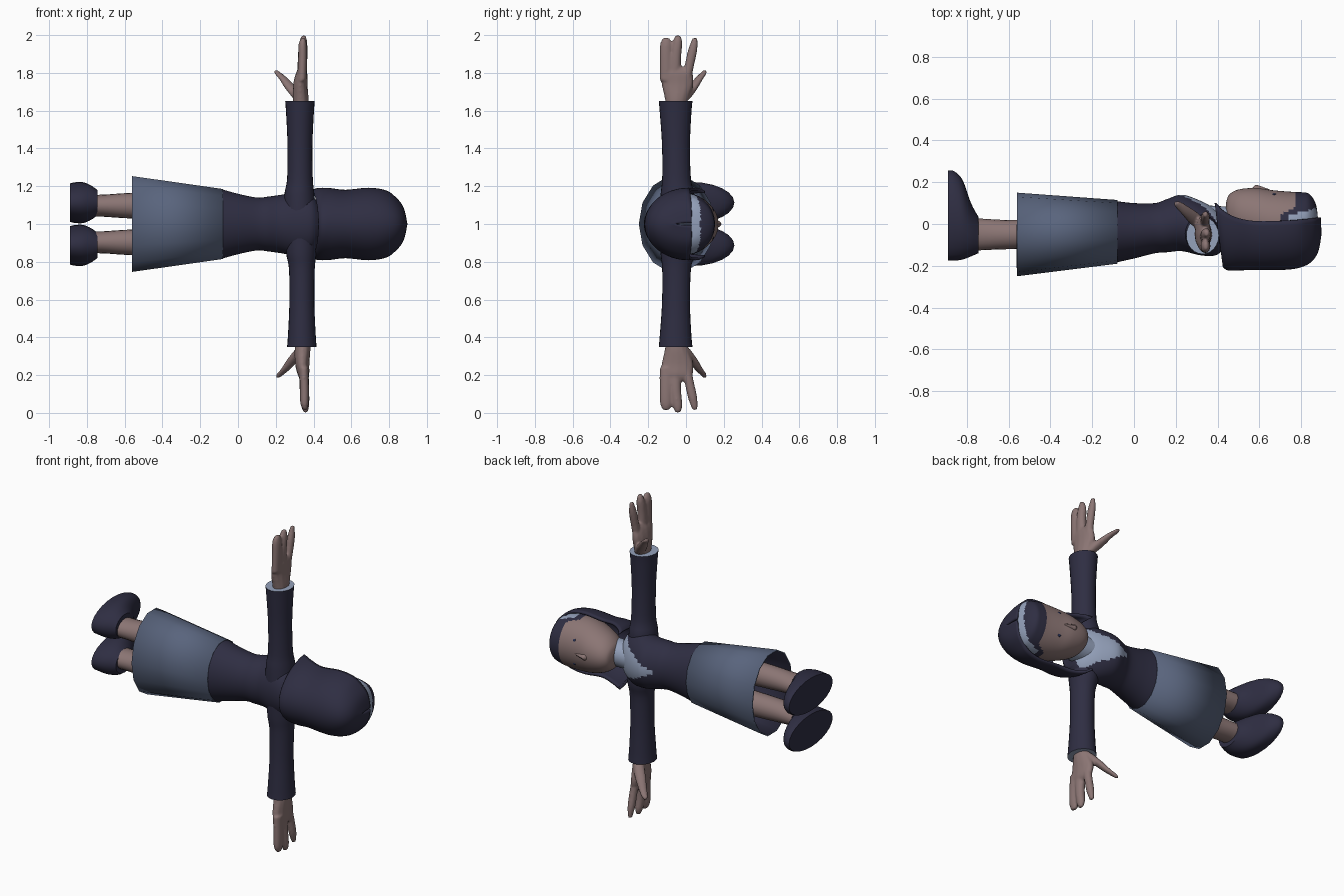
import bpy, math
from mathutils import Vector

cube = bpy.data.objects.get("Cube")
if cube:
    bpy.data.objects.remove(cube)

MID = 1.0  # height of the body's plane of symmetry
TAU = 2 * math.pi


def material(name, rgb):
    m = bpy.data.materials.new(name)
    m.use_nodes = True
    col = (*rgb, 1)
    m.diffuse_color = col
    bsdf = m.node_tree.nodes["Principled BSDF"]
    bsdf.inputs["Base Color"].default_value = col
    bsdf.inputs["Roughness"].default_value = 0.9
    return m


navy = material("navy cloth", (0.028, 0.027, 0.055))
slate = material("slate skirt", (0.10, 0.128, 0.205))
skin = material("skin", (0.26, 0.18, 0.175))
pale = material("pale linen", (0.30, 0.36, 0.50))
eye_blue = material("eye blue", (0.02, 0.03, 0.09))


def refine(rows, k):
    """Catmull-Rom interpolation of section rows."""
    out = []
    for i in range(len(rows) - 1):
        a, b, c, d = (rows[max(0, min(len(rows) - 1, j))] for j in range(i - 1, i + 3))
        for s in range(k):
            t = s / k
            out.append([q + 0.5 * t * (r - p + t * (2*p - 5*q + 4*r - e + t * (3*(q - r) + e - p)))
                        for p, q, r, e in zip(a, b, c, d)])
    return out + [list(rows[-1])]


def build(name, verts, faces, mats, rule=None, angle=40):
    me = bpy.data.meshes.new(name)
    me.from_pydata(verts, [], faces)
    for m in mats:
        me.materials.append(m)
    ob = bpy.data.objects.new(name, me)
    bpy.context.collection.objects.link(ob)
    bpy.ops.object.select_all(action="DESELECT")
    ob.select_set(True)
    bpy.context.view_layer.objects.active = ob
    bpy.ops.object.mode_set(mode="EDIT")
    bpy.ops.mesh.select_all(action="SELECT")
    bpy.ops.mesh.normals_make_consistent(inside=False)
    bpy.ops.object.mode_set(mode="OBJECT")
    if rule:
        for p in me.polygons:
            p.material_index = rule(p.center)
    bpy.ops.object.shade_smooth_by_angle(angle=math.radians(angle))
    return ob


def loft(rings, caps=True, closed=True):
    """Verts and faces joining rings of equal length."""
    n = len(rings[0])
    verts = [v for r in rings for v in r]
    faces = [(i*n + j, i*n + (j+1) % n, (i+1)*n + (j+1) % n, (i+1)*n + j)
             for i in range(len(rings) - 1) for j in range(n if closed else n - 1)]
    if caps:
        faces += [tuple(range(n)), tuple(range(len(verts) - n, len(verts)))]
    return verts, faces


def ring_x(x, y0, y1, hz, zc, n):
    """Ellipse across the body axis."""
    return [Vector((x, (y0 + y1)/2 + (y1 - y0)/2 * math.cos(TAU*j/n), zc + hz * math.sin(TAU*j/n)))
            for j in range(n)]


def ring_z(z, x, y, rx, ry, n):
    """Ellipse across the arm axis."""
    return [Vector((x + rx * math.cos(TAU*j/n), y + ry * math.sin(TAU*j/n), z)) for j in range(n)]


def body_part(name, rows, mats, k=4, n=32, zc=MID, caps=True, rule=None, angle=40):
    rings = [ring_x(*r, zc, n) for r in refine(rows, k)]
    return build(name, *loft(rings, caps), mats, rule, angle)


# torso with pale collar on the chest
def collar_rule(c):
    return int(c.y > 0 and abs(c.z - MID) < 0.03 + 0.5 * (c.x - 0.2))


body_part("torso", [(-0.09, -0.185, 0.11, 0.185), (0.0, -0.165, 0.10, 0.16), (0.1, -0.14, 0.10, 0.14),
                    (0.16, -0.135, 0.12, 0.145), (0.23, -0.13, 0.14, 0.155), (0.32, -0.15, 0.11, 0.17),
                    (0.39, -0.15, 0.07, 0.15), (0.43, -0.12, 0.03, 0.1)],
          [navy, pale], k=6, n=64, rule=collar_rule)
body_part("neck", [(0.33, -0.08, 0.09, 0.08), (0.5, -0.08, 0.08, 0.08)], [pale], k=1)

# open skirt with dark lining
skirt = body_part("skirt", [(-0.56, -0.25, 0.15, 0.26), (-0.08, -0.19, 0.115, 0.19)],
                  [slate, navy], k=1, n=14, caps=False, angle=60)
lining = skirt.modifiers.new("lining", "SOLIDIFY")
lining.thickness = 0.008
lining.offset = -1
lining.material_offset = 1

# legs and shoes
for side, s in (("left", 1), ("right", -1)):
    zc = MID + s * 0.105
    body_part(side + "_leg", [(-0.80, -0.13, 0.03, 0.06), (-0.72, -0.125, 0.025, 0.058),
                              (-0.56, -0.12, 0.02, 0.068), (-0.2, -0.12, 0.04, 0.08)],
              [skin], n=20, zc=zc - s * 0.008)
    body_part(side + "_shoe", [(-0.89, -0.175, 0.255, 0.102), (-0.86, -0.175, 0.252, 0.108),
                               (-0.82, -0.17, 0.21, 0.108), (-0.78, -0.155, 0.10, 0.092),
                               (-0.745, -0.14, 0.035, 0.068)],
              [navy], n=24, zc=zc + s * 0.008)

# head with hair and band as colour zones
def head_rule(c):
    if c.x > 0.74 and c.y < 0.075 - 0.25 * (0.87 - c.x):
        return 2
    return int(c.x > 0.775 or (c.x > 0.7 and c.y < 0.04 + 0.6 * (c.x - 0.7)))


body_part("head", [(0.44, 0.0, 0.10, 0.04), (0.455, -0.04, 0.14, 0.075), (0.50, -0.08, 0.165, 0.11),
                   (0.58, -0.12, 0.172, 0.14), (0.66, -0.14, 0.162, 0.157), (0.74, -0.14, 0.155, 0.16),
                   (0.80, -0.13, 0.152, 0.15), (0.84, -0.11, 0.143, 0.13), (0.87, -0.06, 0.095, 0.085),
                   (0.88, 0.0, 0.03, 0.02)],
          [skin, navy, pale], k=6, n=72, rule=head_rule)
body_part("nose", [(0.56, 0.13, 0.165, 0.012), (0.58, 0.13, 0.186, 0.02), (0.60, 0.13, 0.183, 0.016),
                   (0.65, 0.13, 0.165, 0.01)], [skin], n=12)
for side, s in (("left", 1), ("right", -1)):
    bpy.ops.mesh.primitive_uv_sphere_add(segments=12, ring_count=8, radius=0.011,
                                         location=(0.67, 0.141, MID + s * 0.07))
    eye = bpy.context.object
    eye.name = side + "_eye"
    eye.scale.y = 0.6
    eye.data.materials.append(eye_blue)
    bpy.ops.object.shade_smooth()

# hood: rows of back x, front x, back y, front edge y, half width
hood_rows = [(0.43, 0.39, -0.20, 0.10, 0.17), (0.45, 0.42, -0.215, 0.07, 0.183),
             (0.50, 0.48, -0.215, 0.035, 0.184), (0.58, 0.57, -0.213, 0.015, 0.174),
             (0.70, 0.69, -0.213, 0.015, 0.185), (0.78, 0.78, -0.205, 0.02, 0.172),
             (0.84, 0.83, -0.18, 0.025, 0.137), (0.875, 0.87, -0.13, 0.03, 0.085),
             (0.89, 0.888, -0.05, 0.03, 0.005)]
rings = []
for xb, xf, yb, yf, hz in refine(hood_rows, 4):
    ring = []
    for j in range(33):
        t = math.pi * j / 32
        d = math.sin(t)
        ring.append(Vector((xf + (xb - xf) * d, yf + (yb - yf) * d, MID + hz * math.cos(t))))
    rings.append(ring)
hood = build("hood", *loft(rings, caps=False, closed=False), [navy], angle=60)
hem = hood.modifiers.new("hem", "SOLIDIFY")
hem.thickness = 0.014
hem.offset = 0


# sleeves and hands, mirrored across the body plane
def finger(points, n=12):
    """Tapered tube rows: x, y, reach, radius x, radius y."""
    return [(x, y, r, rx, ry) for x, y, r, rx, ry in refine(points, 5)]


sleeve_rows = [(0.328, -0.05, 0.0, 0.085, 0.09), (0.325, -0.045, 0.15, 0.08, 0.09),
               (0.328, -0.05, 0.24, 0.068, 0.076), (0.328, -0.053, 0.42, 0.066, 0.074),
               (0.328, -0.055, 0.58, 0.073, 0.083), (0.328, -0.055, 0.65, 0.078, 0.089)]
hand_rows = [
    # palm
    [(0.335, -0.055, 0.60, 0.035, 0.05), (0.332, -0.05, 0.66, 0.042, 0.062), (0.33, -0.045, 0.74, 0.038, 0.085),
     (0.337, -0.05, 0.80, 0.03, 0.085), (0.34, -0.055, 0.83, 0.015, 0.06)],
    # grouped fingers
    [(0.338, -0.10, 0.76, 0.025, 0.04), (0.342, -0.105, 0.88, 0.024, 0.035),
     (0.342, -0.105, 0.95, 0.022, 0.033), (0.345, -0.105, 0.985, 0.01, 0.018)],
    [(0.338, -0.06, 0.76, 0.025, 0.035), (0.342, -0.055, 0.88, 0.026, 0.03),
     (0.345, -0.045, 0.96, 0.022, 0.026), (0.348, -0.043, 0.998, 0.01, 0.014)],
    # index finger
    [(0.335, -0.01, 0.74, 0.025, 0.035), (0.34, 0.015, 0.83, 0.023, 0.026),
     (0.342, 0.035, 0.92, 0.021, 0.025), (0.342, 0.048, 0.985, 0.01, 0.014)],
    # thumb
    [(0.325, -0.01, 0.66, 0.03, 0.03), (0.285, 0.03, 0.715, 0.034, 0.03), (0.245, 0.065, 0.765, 0.026, 0.024),
     (0.212, 0.092, 0.798, 0.02, 0.018), (0.20, 0.1, 0.815, 0.008, 0.008)]]

for side, s in (("left", 1), ("right", -1)):
    shift = 0 if s > 0 else 0.01
    rings = [ring_z(MID + s * r, x + shift, y, rx, ry, 24) for x, y, r, rx, ry in refine(sleeve_rows, 4)]
    build(side + "_sleeve", *loft(rings), [navy, pale],
          rule=lambda c: int(abs(c.z - MID) > 0.649))
    verts, faces = [], []
    for part in hand_rows:
        v, f = loft([ring_z(MID + s * r, x + shift, y, rx, ry, 12) for x, y, r, rx, ry in finger(part)])
        faces += [tuple(i + len(verts) for i in q) for q in f]
        verts += v
    hand = build(side + "_hand", verts, faces, [skin])
    blend = hand.modifiers.new("blend", "REMESH")
    blend.mode = "VOXEL"
    blend.voxel_size = 0.007
    blend.use_smooth_shade = True
    soften = hand.modifiers.new("soften", "SMOOTH")
    soften.factor = 0.5
    soften.iterations = 4
